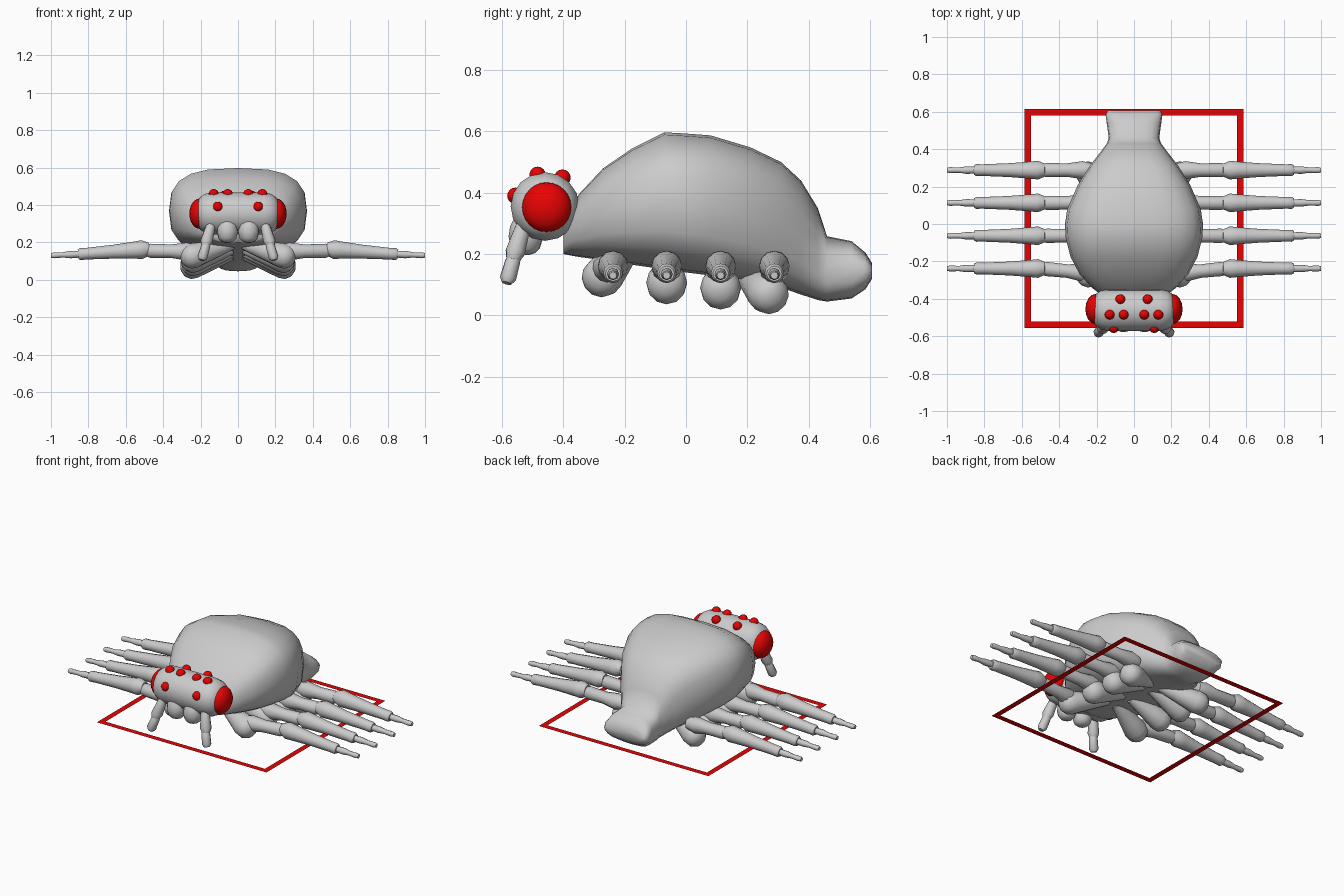
import bpy, bmesh, math
from mathutils import Vector

if "Cube" in bpy.data.objects:
    bpy.data.objects.remove(bpy.data.objects["Cube"])


def material(name, col):
    m = bpy.data.materials.new(name)
    m.diffuse_color = (*col, 1)
    m.use_nodes = True
    m.node_tree.nodes["Principled BSDF"].inputs["Base Color"].default_value = m.diffuse_color
    return m


GREY = material("body grey", (0.6, 0.6, 0.6))
RED = material("eye red", (0.83, 0.001, 0.001))


def finish(name, bm, mat, smooth=True, angle=50):
    me = bpy.data.meshes.new(name)
    if smooth:
        bmesh.ops.recalc_face_normals(bm, faces=bm.faces)
    bm.to_mesh(me)
    bm.free()
    me.materials.append(mat)
    if smooth:
        me.shade_smooth()
        me.set_sharp_from_angle(angle=math.radians(angle))
    ob = bpy.data.objects.new(name, me)
    bpy.context.collection.objects.link(ob)
    return ob


def skin(name, rings, mat, angle=50):
    """Loft closed rings of points, with flat end caps."""
    bm = bmesh.new()
    vs = [[bm.verts.new(p) for p in r] for r in rings]
    n = len(vs[0])
    for a, b in zip(vs, vs[1:]):
        for i in range(n):
            j = (i + 1) % n
            bm.faces.new((a[i], a[j], b[j], b[i]))
    bm.faces.new(vs[0])
    bm.faces.new(vs[-1])
    return finish(name, bm, mat, True, angle)


def tube(name, a, b, profile, mat=GREY, n=12):
    """Round part from a to b; profile holds (position 0..1, radius)."""
    a, b = Vector(a), Vector(b)
    d = b - a
    q = d.to_track_quat('Z', 'Y')
    rings = [[a + d * t + q @ Vector((r * math.cos(k * math.tau / n), r * math.sin(k * math.tau / n), 0))
              for k in range(n)] for t, r in profile]
    return skin(name, rings, mat)


def ball(name, c, r, mat, u=14, v=10):
    bm = bmesh.new()
    bmesh.ops.create_uvsphere(bm, u_segments=u, v_segments=v, radius=1)
    for w in bm.verts:
        w.co = Vector([c[i] + w.co[i] * r[i] for i in range(3)])
    return finish(name, bm, mat)


# abdomen and tail bulb: y, half width, bottom, top
sections = [(-0.40, 0.13, 0.20, 0.29), (-0.375, 0.18, 0.195, 0.36), (-0.345, 0.22, 0.19, 0.40),
            (-0.27, 0.29, 0.18, 0.48), (-0.175, 0.34, 0.165, 0.545), (-0.07, 0.366, 0.15, 0.597),
            (0.0, 0.369, 0.14, 0.593), (0.08, 0.357, 0.13, 0.587), (0.21, 0.30, 0.105, 0.548),
            (0.31, 0.237, 0.09, 0.50), (0.375, 0.187, 0.068, 0.44), (0.43, 0.145, 0.05, 0.35),
            (0.46, 0.135, 0.045, 0.258), (0.54, 0.146, 0.055, 0.242), (0.585, 0.152, 0.085, 0.205),
            (0.607, 0.14, 0.12, 0.17)]


def power(v, e):
    return math.copysign(abs(v) ** e, v)


N = 20
rings = []
for y, w, lo, hi in sections:
    rings.append([(w * power(math.cos(k * math.tau / N), 0.7), y,
                   (lo + hi) / 2 + (hi - lo) / 2 * power(math.sin(k * math.tau / N), 0.7))
                  for k in range(N)])
skin("abdomen", rings, GREY, 80)

# head: barrel across x
tube("head", (-0.22, -0.46, 0.355), (0.22, -0.46, 0.355),
     [(0, 0.06), (0.04, 0.088), (0.1, 0.104), (0.18, 0.112), (0.82, 0.112), (0.9, 0.104), (0.96, 0.088), (1, 0.06)], n=16)

LEG_Y = (-0.238, -0.063, 0.113, 0.288)
for s, side in ((-1, "left"), (1, "right")):
    # eyes
    ball(side + "_big_eye", (s * 0.205, -0.455, 0.353), (0.055, 0.081, 0.081), RED, 16, 12)
    for i, (x, y, z) in enumerate(((0.108, -0.556, 0.39), (0.13, -0.484, 0.458),
                                   (0.055, -0.484, 0.458), (0.073, -0.403, 0.449))):
        ball(f"{side}_small_eye_{i}", (s * x, y, z), (0.027,) * 3, RED, 12, 8)

    # jaws and feelers
    tube(side + "_jaw", (s * 0.058, -0.52, 0.312), (s * 0.056, -0.525, 0.198),
         [(0, 0.042), (0.2, 0.053), (0.5, 0.057), (0.8, 0.048), (0.94, 0.033), (1, 0.015)])
    tube(side + "_feeler_upper", (s * 0.14, -0.525, 0.31), (s * 0.175, -0.565, 0.18),
         [(0, 0.022), (0.3, 0.027), (0.8, 0.033), (1, 0.022)], n=10)
    tube(side + "_feeler_lower", (s * 0.165, -0.557, 0.205), (s * 0.195, -0.585, 0.105),
         [(0, 0.02), (0.3, 0.025), (0.85, 0.027), (1, 0.016)], n=10)

    # legs
    for i, y in enumerate(LEG_Y):
        p = f"{side}_leg_{i + 1}_"
        zc = (0.115, 0.092, 0.075, 0.06)[i]
        dy = (-0.055, 0, 0, 0)[i]
        inner = (0.045, 0.0, 0.0, -0.1)[i]
        tube(p + "hip", (s * 0.03, y + inner, zc + 0.075), (s * 0.3, y + dy, zc - 0.005),
             [(0, 0.03), (0.3, 0.045), (0.55, 0.057), (0.75, 0.067), (0.88, 0.063), (0.96, 0.045), (1, 0.02)])
        tube(p + "thigh", (s * 0.22, y + dy * 0.5, 0.15), (s * 0.495, y, 0.155),
             [(0, 0.035), (0.2, 0.048), (0.5, 0.036), (0.9, 0.038), (1, 0.028)])
        tube(p + "shin", (s * 0.475, y, 0.164), (s * 0.855, y, 0.136),
             [(0, 0.034), (0.1, 0.05), (0.2, 0.046), (0.5, 0.037), (0.88, 0.031), (0.97, 0.032), (1, 0.025)])
        tube(p + "foot", (s * 0.84, y, 0.137), (s, y, 0.13),
             [(0, 0.018), (0.35, 0.02), (0.6, 0.014), (0.9, 0.016), (1, 0.012)], n=8)

# flat square outline under the body
bm = bmesh.new()
cy, fz = 0.03, 0.04
outer, inner = [], []
for sx, sy in ((-1, -1), (1, -1), (1, 1), (-1, 1)):
    outer.append(bm.verts.new((sx * 0.585, cy + sy * 0.585, fz)))
    inner.append(bm.verts.new((sx * 0.55, cy + sy * 0.55, fz)))
for i in range(4):
    j = (i + 1) % 4
    bm.faces.new((outer[i], outer[j], inner[j], inner[i]))
finish("ground_square", bm, RED, smooth=False)
